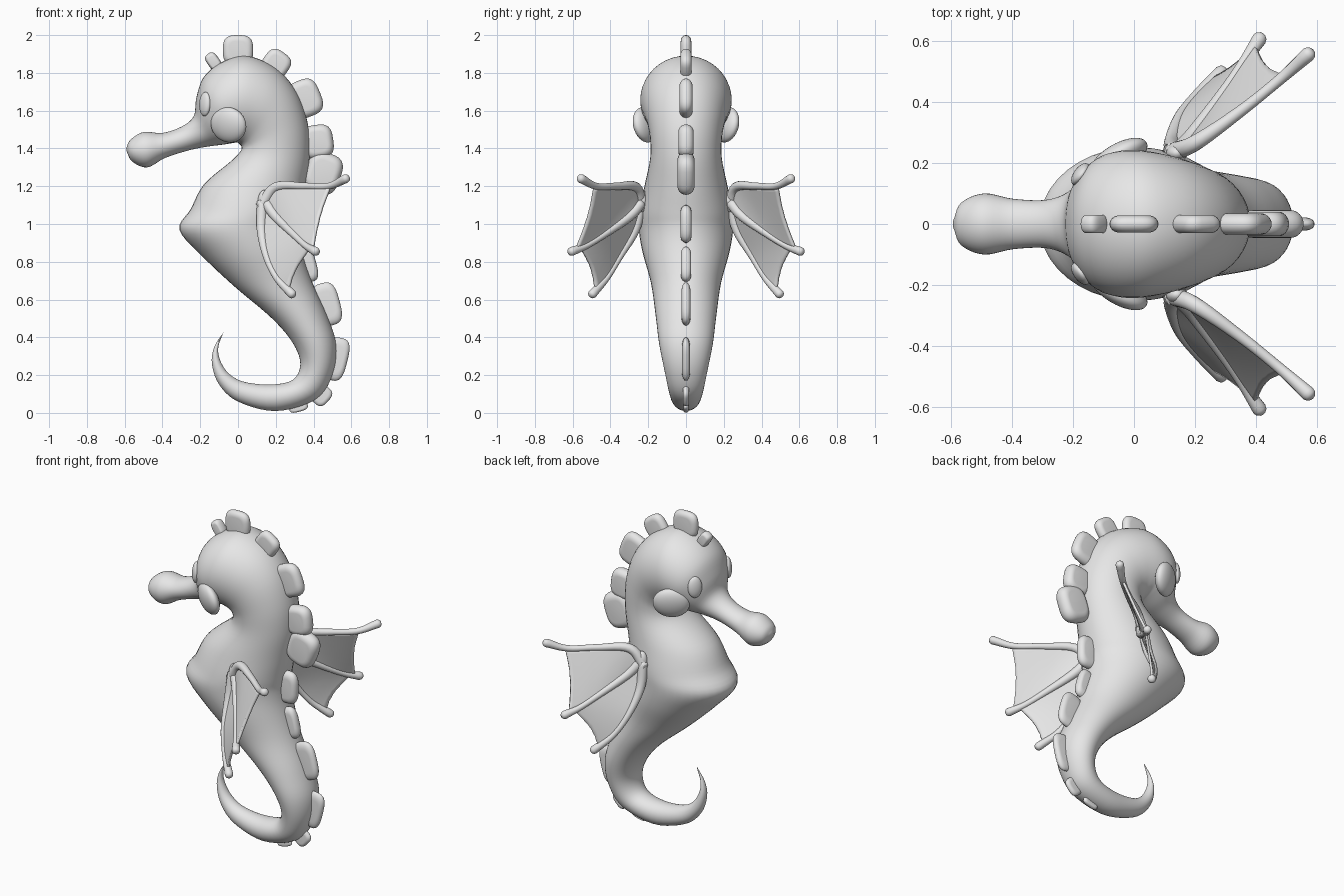
import bpy
import bmesh
from math import sin, cos, pi, radians, copysign
from mathutils import Vector, Matrix
from mathutils.bvhtree import BVHTree

if "Cube" in bpy.data.objects:
    bpy.data.objects.remove(bpy.data.objects["Cube"])

clay = bpy.data.materials.new("clay_grey")
clay.use_nodes = True
clay.diffuse_color = (0.8, 0.8, 0.8, 1)
clay.node_tree.nodes["Principled BSDF"].inputs["Base Color"].default_value = (0.8, 0.8, 0.8, 1)


def finish(name, bm):
    """Turn a bmesh into a smooth shaded object."""
    bmesh.ops.recalc_face_normals(bm, faces=bm.faces[:])
    for face in bm.faces:
        face.smooth = True
    mesh = bpy.data.meshes.new(name)
    bm.to_mesh(mesh)
    bm.free()
    mesh.materials.append(clay)
    obj = bpy.data.objects.new(name, mesh)
    bpy.context.scene.collection.objects.link(obj)
    return obj


def spline(points, steps):
    """Smooth curve through points of any dimension."""
    pts = [Vector(p) for p in points]
    pts = [pts[0] * 2 - pts[1]] + pts + [pts[-1] * 2 - pts[-2]]
    out = []
    for a, b, c, d in zip(pts, pts[1:], pts[2:], pts[3:]):
        for i in range(steps):
            t = i / steps
            out.append((b * 2 + (c - a) * t + (a * 2 - b * 5 + c * 4 - d) * t ** 2
                        + (b * 3 - a - c * 3 + d) * t ** 3) * 0.5)
    return out + [pts[-2]]


def skin(name, rows, closed=True):
    """Bridge rows of points; closed rows become a capped tube."""
    bm = bmesh.new()
    grid = [[bm.verts.new(p) for p in row] for row in rows]
    count = len(rows[0])
    for low, high in zip(grid, grid[1:]):
        for i in range(count if closed else count - 1):
            j = (i + 1) % count
            bm.faces.new((low[i], low[j], high[j], high[i]))
    if closed:
        bm.faces.new(grid[0])
        bm.faces.new(grid[-1])
    return finish(name, bm)


def ellipsoid(name, matrix, radii):
    bm = bmesh.new()
    bmesh.ops.create_uvsphere(bm, u_segments=32, v_segments=20, radius=1,
                              matrix=matrix @ Matrix.Diagonal((*radii, 1)))
    return finish(name, bm)


# Body from snout over the head to tail tip: outer x, z, inner x, z, half width
body_rows = [
    (-.592, 1.40, -.59, 1.385, .012), (-.57, 1.445, -.56, 1.33, .07),
    (-.50, 1.487, -.48, 1.30, .1), (-.40, 1.482, -.385, 1.35, .082),
    (-.30, 1.515, -.26, 1.39, .08), (-.235, 1.57, -.16, 1.41, .115),
    (-.22, 1.67, -.08, 1.42, .175), (-.18, 1.78, -.02, 1.43, .222),
    (-.08, 1.86, .0, 1.43, .24), (.05, 1.89, .01, 1.42, .24),
    (.2, 1.825, .018, 1.41, .225), (.31, 1.70, .018, 1.395, .205),
    (.37, 1.53, .005, 1.375, .19), (.38, 1.36, -.04, 1.33, .19),
    (.355, 1.19, -.18, 1.21, .22), (.33, 1.06, -.25, 1.08, .245),
    (.32, .98, -.31, .97, .25), (.335, .87, -.19, .83, .23),
    (.39, .7, -.02, .67, .185), (.47, .52, .18, .50, .16),
    (.52, .36, .29, .37, .142), (.50, .2, .33, .26, .115),
    (.41, .07, .29, .175, .092), (.2, .01, .17, .15, .075),
    (.0, .06, .03, .165, .056), (-.1, .15, -.05, .21, .042),
    (-.138, .26, -.095, .28, .028), (-.125, .35, -.104, .35, .015),
    (-.075, .43, -.077, .426, .003),
]
SIDES = 40
rings = []
for ox, oz, ix, iz, width in spline(body_rows, 5):
    outer, inner = Vector((ox, 0, oz)), Vector((ix, 0, iz))
    mid, half = (outer + inner) / 2, (outer - inner) / 2
    rings.append([mid + half * cos(2 * pi * k / SIDES)
                  + Vector((0, width * sin(2 * pi * k / SIDES), 0)) for k in range(SIDES)])
body = skin("body", rings)
surface = BVHTree.FromPolygons([v.co for v in body.data.vertices],
                               [p.vertices[:] for p in body.data.polygons])


def crest_plate(name, x, z, angle, length, height, thick):
    """Pillow shaped rounded plate; angle is its outward direction."""
    out = Vector((cos(radians(angle)), 0, sin(radians(angle))))
    along = Vector((-out.z, 0, out.x))
    outline = []
    for k in range(32):
        c, s = cos(2 * pi * k / 32), sin(2 * pi * k / 32)
        outline.append(along * length * copysign(abs(c) ** .65, c)
                       + out * height * copysign(abs(s) ** .65, s))
    layers = []
    for k in range(-6, 7):
        turn = k / 6 * pi / 2
        scale = .6 + .4 * cos(turn)
        centre = Vector((x, thick * sin(turn), z))
        layers.append([centre + p * scale for p in outline])
    skin(name, layers)


# Crest down the back: x, z, outward angle, half length, half height, half thickness
crest = [
    (-.13, 1.86, 125, .033, .05, .03), (.0, 1.92, 90, .08, .08, .028),
    (.2, 1.845, 55, .072, .075, .03), (.355, 1.665, 22, .1, .085, .035),
    (.42, 1.435, 8, .09, .085, .04), (.45, 1.27, -20, .11, .095, .045),
    (.34, 1.0, 0, .1, .07, .03), (.365, .785, 15, .095, .05, .027),
    (.47, .575, 15, .115, .07, .024), (.52, .285, -14, .115, .06, .021),
    (.44, .095, -42, .055, .05, .017), (.32, .03, -75, .05, .024, .014),
]
for number, plate in enumerate(crest):
    crest_plate(f"crest_plate_{number + 1}", *plate)

# Wing fin bones, given for the left side
top_bone = [(.12, .235, 1.09), (.2, .265, 1.195), (.35, .37, 1.2), (.48, .475, 1.2), (.57, .555, 1.24)]
middle_bone = [(.15, .24, 1.11), (.2, .30, 1.04), (.3, .44, .94), (.36, .53, .885), (.41, .605, .855)]
lower_bone = [(.13, .235, 1.12), (.125, .27, .97), (.15, .35, .83), (.205, .42, .715), (.285, .495, .63)]


def bone(name, path, normal):
    points = spline(path, 6)
    radii = [r[0] for r in spline([(.03, 0), (.026, 0), (.019, 0), (.018, 0), (.024, 0)], 6)]
    tip_dir = (points[-1] - points[-2]).normalized()
    for reach, shrink in ((.012, .85), (.008, .45)):
        points.append(points[-1] + tip_dir * reach)
        radii.append(.024 * shrink)
    tube = []
    for i, (p, r) in enumerate(zip(points, radii)):
        tangent = (points[min(i + 1, len(points) - 1)] - points[max(i - 1, 0)]).normalized()
        u = tangent.cross(normal).normalized()
        v = tangent.cross(u)
        tube.append([p + (u * cos(2 * pi * k / 16) + v * sin(2 * pi * k / 16)) * r for k in range(16)])
    skin(name, tube)


def membrane(name, path_a, path_b, cut_a, cut_b):
    """Thin web between two bones with a slightly scalloped edge."""
    a, b = spline(path_a, 30), spline(path_b, 30)
    rows = []
    for i in range(21):
        row = []
        for k in range(13):
            u = k / 12
            t = i / 20 * (1 - .05 * sin(pi * u)) * (len(a) - 1)
            row.append(a[int(t * cut_a)].lerp(b[int(t * cut_b)], u))
        rows.append(row)
    web = skin(name, rows, closed=False)
    solid = web.modifiers.new("thickness", "SOLIDIFY")
    solid.thickness = .014
    solid.offset = 0


for side, label in ((1, "left"), (-1, "right")):
    normal = Vector((.6, -.8 * side, 0))
    top, middle, lower = ([(x, y * side, z) for x, y, z in path]
                          for path in (top_bone, middle_bone, lower_bone))
    bone(f"{label}_fin_top_bone", top, normal)
    bone(f"{label}_fin_middle_bone", middle, normal)
    bone(f"{label}_fin_lower_bone", lower, normal)
    membrane(f"{label}_fin_upper_web", top, middle, .78, .93)
    membrane(f"{label}_fin_lower_web", middle, lower, .84, .95)

    # Shoulder knob where the bones meet
    ellipsoid(f"{label}_fin_root", Matrix.Translation((.14, .232 * side, 1.12)), (.035, .03, .06))

    # Flared cheek with its rear edge turned outward
    turn = Matrix.Rotation(radians(30 * side), 4, "Z") @ Matrix.Rotation(radians(-12 * side), 4, "X")
    ellipsoid(f"{label}_cheek", Matrix.Translation((-.05, .215 * side, 1.525)) @ turn, (.105, .045, .095))

    # Almond eye seated on the face
    spot, facing, _, _ = surface.ray_cast(Vector((-.175, side, 1.635)), Vector((0, -side, 0)))
    if facing.y * side < 0:
        facing = -facing
    seat = facing.to_track_quat("Z", "Y").to_matrix().to_4x4()
    ellipsoid(f"{label}_eye", Matrix.Translation(spot) @ seat, (.042, .064, .022))
